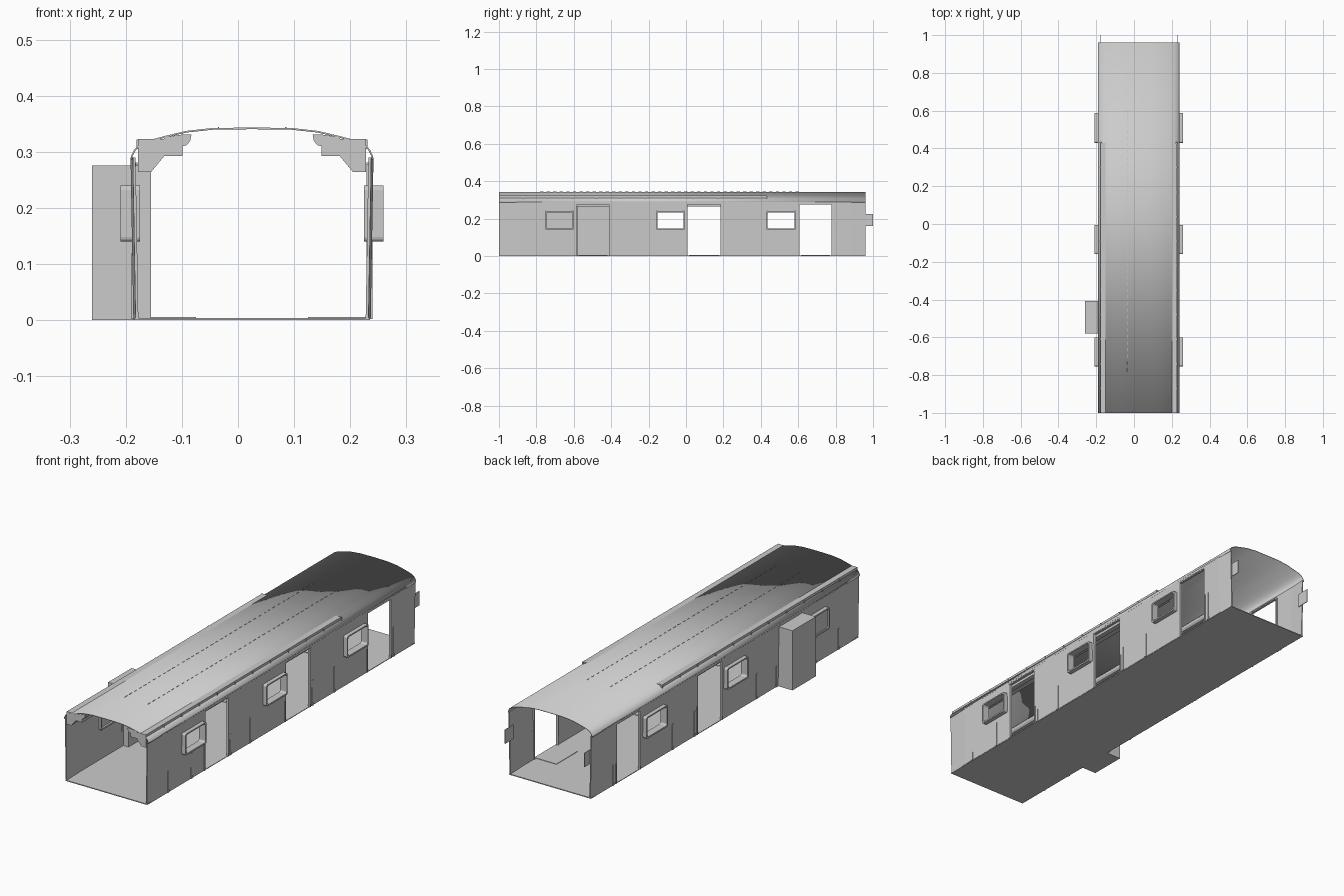
import bpy, bmesh, math

if "Cube" in bpy.data.objects:
    bpy.data.objects.remove(bpy.data.objects["Cube"])

CX = 0.025                      # centre line of the car body
Y0, Y1 = -1.0, 0.96             # body ends
WINDOWS = [(-0.752, -0.602), (-0.158, -0.008), (0.432, 0.585)]
DOORS = [(-0.585, -0.41), (0.005, 0.188), (0.605, 0.78)]
WZ0, WZ1, DOOR_TOP, WALL_TOP = 0.142, 0.24, 0.278, 0.29


def finish(name, bm, thickness=0.0, offset=0.0, smooth=False):
    bmesh.ops.remove_doubles(bm, verts=bm.verts, dist=1e-5)
    bmesh.ops.recalc_face_normals(bm, faces=bm.faces)
    me = bpy.data.meshes.new(name)
    bm.to_mesh(me)
    bm.free()
    ob = bpy.data.objects.new(name, me)
    bpy.context.collection.objects.link(ob)
    if thickness:
        m = ob.modifiers.new("thickness", 'SOLIDIFY')
        m.thickness, m.offset = thickness, offset
    if smooth:
        bpy.ops.object.select_all(action='DESELECT')
        bpy.context.view_layer.objects.active = ob
        ob.select_set(True)
        bpy.ops.object.shade_smooth_by_angle(angle=math.radians(30))
    return ob


def add_box(bm, a, b):
    vs = bmesh.ops.create_cube(bm, size=1)['verts']
    for v in vs:
        for i in range(3):
            v.co[i] = (a[i] + b[i]) / 2 + v.co[i] * abs(b[i] - a[i])


def box(name, a, b):
    bm = bmesh.new()
    add_box(bm, a, b)
    return finish(name, bm)


def extrude_y(bm, pts, ya, yb, closed=True):
    a = [bm.verts.new((x, ya, z)) for x, z in pts]
    b = [bm.verts.new((x, yb, z)) for x, z in pts]
    n = len(pts)
    for i in range(n if closed else n - 1):
        j = (i + 1) % n
        bm.faces.new((a[i], a[j], b[j], b[i]))
    if closed:
        bm.faces.new(a)
        bm.faces.new(b[::-1])


def inside(v, spans):
    return any(a < v < b for a, b in spans)


# side walls: panel grid with doors and windows left out, slightly bowed
def wall(name, s):
    ys = sorted({Y0, -0.9, 0.88, Y1} | {v for p in WINDOWS + DOORS for v in p})
    zs = [0.002, WZ0, WZ1, DOOR_TOP, WALL_TOP]
    doors = DOORS if s > 0 else DOORS[1:]
    wins = WINDOWS if s > 0 else WINDOWS[1:]

    def co(y, z):
        end = 0.004 if y in (Y0, Y1) else 0.0
        return (CX + s * (0.209 + 0.005 * z / WALL_TOP - end), y, z)
    bm = bmesh.new()
    for ya, yb in zip(ys, ys[1:]):
        for za, zb in zip(zs, zs[1:]):
            ym, zm = (ya + yb) / 2, (za + zb) / 2
            if zm < DOOR_TOP and inside(ym, doors):
                continue
            if WZ0 < zm < WZ1 and inside(ym, wins):
                continue
            bm.faces.new([bm.verts.new(co(*p)) for p in
                          ((ya, za), (yb, za), (yb, zb), (ya, zb))])
    finish(name, bm, 0.005)


# rounded rectangle in the y-z plane
def rounded(ya, yb, za, zb, r):
    pts = []
    for k, (cy, cz) in enumerate(((yb - r, zb - r), (ya + r, zb - r),
                                  (ya + r, za + r), (yb - r, za + r))):
        for i in range(4):
            t = math.pi / 2 * (k + i / 3)
            pts.append((cy + r * math.cos(t), cz + r * math.sin(t)))
    return pts


# protruding window frame: closed loft of outer and inner rounded rings
def window_frame(name, s, ya, yb, glazed):
    outer = rounded(ya - 0.002, yb + 0.002, WZ0 - 0.002, WZ1, 0.008)
    inner = rounded(ya + 0.005, yb - 0.005, WZ0 + 0.005, WZ1 - 0.006, 0.008)
    bm = bmesh.new()
    rings = [[bm.verts.new((CX + s * d, y, z)) for y, z in pts]
             for pts, d in ((outer, 0.2), (outer, 0.234), (inner, 0.234), (inner, 0.2))]
    for k in range(4):
        p, q = rings[k], rings[(k + 1) % 4]
        for i in range(16):
            j = (i + 1) % 16
            bm.faces.new((p[i], p[j], q[j], q[i]))
    finish(name, bm)
    if glazed:
        box("window_pane", (CX + s * 0.224, ya + 0.003, WZ0 + 0.003),
            (CX + s * 0.228, yb - 0.003, WZ1 - 0.003))


for s, side in ((1, "right"), (-1, "left")):
    wall(side + "_wall", s)
    for i, (ya, yb) in enumerate(WINDOWS):
        window_frame(f"{side}_window_frame_{i + 1}", s, ya, yb, s < 0 and i == 0)

    # door jambs, lintels and thresholds
    for i, (ya, yb) in enumerate(DOORS if s > 0 else DOORS[1:]):
        bm = bmesh.new()
        for y in (ya, yb):
            add_box(bm, (CX + s * 0.204, y - 0.003, 0.002), (CX + s * 0.215, y + 0.003, DOOR_TOP))
        add_box(bm, (CX + s * 0.204, ya, DOOR_TOP - 0.003), (CX + s * 0.215, yb, DOOR_TOP + 0.003))
        finish(f"{side}_door_frame_{i + 1}", bm)
        box(f"{side}_threshold_{i + 1}", (CX + s * 0.1, ya + 0.01, 0.003),
            (CX + s * 0.214, yb - 0.01, 0.006))

    # vertical ribs low on the outside of the wall
    bm = bmesh.new()
    for y, h in ((-0.85, 0.10), (-0.68, 0.12), (-0.395, 0.10), (-0.25, 0.12),
                 (0.205, 0.12), (0.365, 0.12), (0.8, 0.14)):
        add_box(bm, (CX + s * 0.208, y - 0.005, 0.002), (CX + s * 0.215, y + 0.005, h))
    finish(side + "_wall_ribs", bm)

    # ceiling duct whose top corner shows as a ledge along the roof edge
    bm = bmesh.new()
    duct = [(0.203, 0.323), (0.157, 0.323), (0.156, 0.293), (0.161, 0.287),
            (0.180, 0.264), (0.203, 0.264)]
    extrude_y(bm, [(CX + s * x, z) for x, z in duct], Y0, 0.43)
    finish(side + "_ceiling_duct", bm)
    bm = bmesh.new()
    lamp = [(0.157, 0.326), (0.124, 0.331), (0.108, 0.331), (0.110, 0.320),
            (0.116, 0.312), (0.124, 0.310), (0.124, 0.293), (0.157, 0.293)]
    extrude_y(bm, [(CX + s * x, z) for x, z in lamp], Y0, 0.43)
    finish(side + "_ceiling_lamp_rail", bm)

    # small brackets under the ledge
    bm = bmesh.new()
    for k in range(11):
        y = -0.87 + 0.13 * k
        add_box(bm, (CX + s * 0.198, y - 0.003, 0.305), (CX + s * 0.206, y + 0.003, 0.322))
    finish(side + "_ledge_brackets", bm)

    # coupling tab at the back end
    box(side + "_end_tab", (CX + s * 0.2015, 0.94, 0.16), (CX + s * 0.2045, 1.0, 0.225))

# curved roof
half = [(0.215, 0.286), (0.214, 0.293), (0.209, 0.303), (0.203, 0.310), (0.185, 0.319),
        (0.155, 0.327), (0.117, 0.336), (0.071, 0.341)]
profile = [(CX + x, z) for x, z in half] + [(CX, 0.342)] + [(CX - x, z) for x, z in half[::-1]]
bm = bmesh.new()
extrude_y(bm, profile, Y0, Y1, closed=False)
finish("roof", bm, 0.003, 0.0, smooth=True)

# dashed roof seams
bm = bmesh.new()
for x in (CX - 0.06, CX + 0.06):
    for k in range(40):
        y = -0.78 + 0.035 * k
        add_box(bm, (x - 0.001, y, 0.341), (x + 0.001, y + 0.018, 0.344))
finish("roof_seams", bm)

# floor
box("floor", (CX - 0.21, Y0, 0.0), (CX + 0.21, Y1, 0.004))

# closed cabinet bulging through the left front doorway
box("left_door_cabinet", (-0.26, -0.58, 0.0), (-0.155, -0.408, 0.276))
box("left_door_infill", (-0.187, -0.59, 0.0), (-0.182, -0.40, 0.28))
